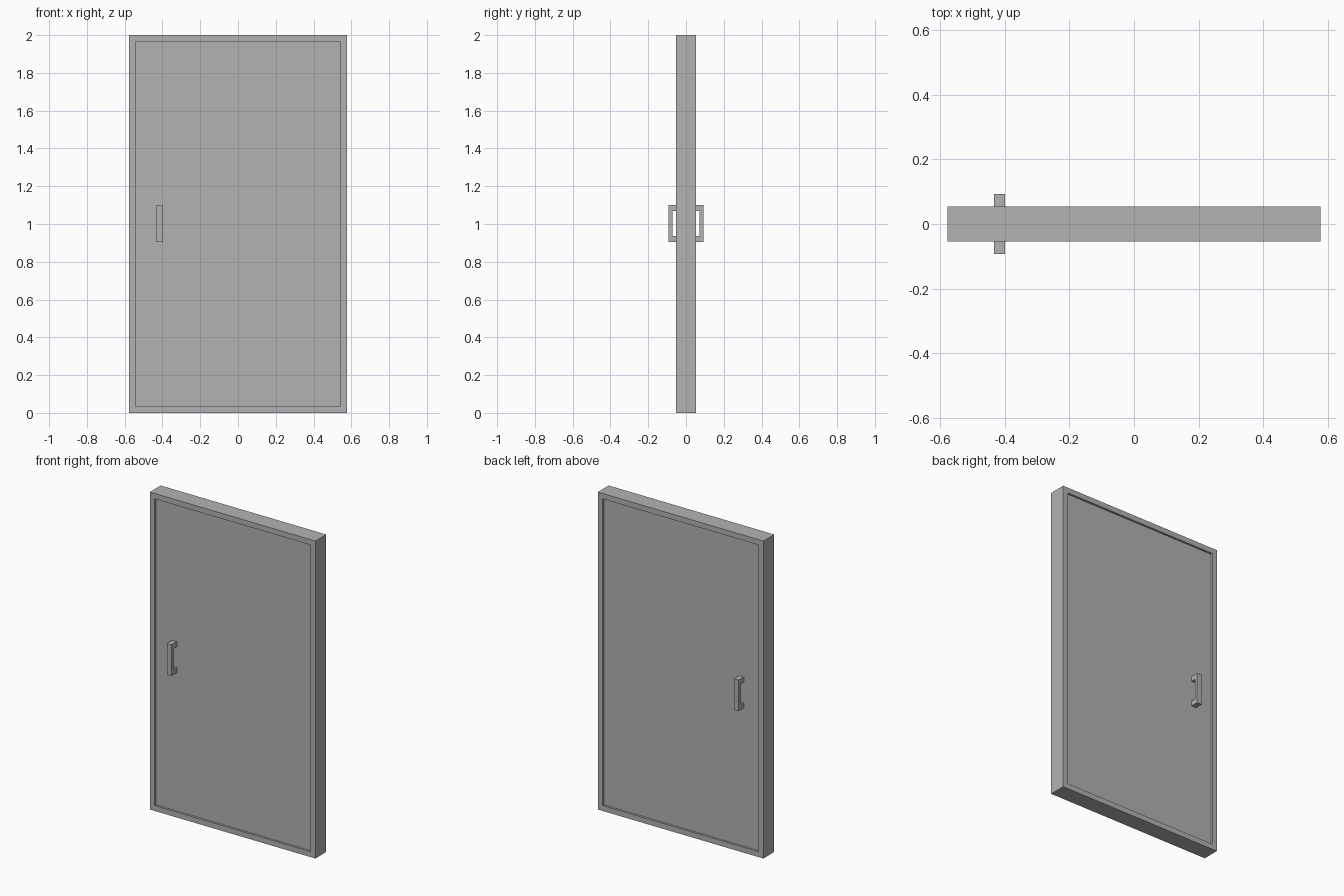
import bpy
import bmesh

if "Cube" in bpy.data.objects:
    bpy.data.objects.remove(bpy.data.objects["Cube"], do_unlink=True)

WIDTH, DEPTH, HEIGHT = 1.154, 0.108, 2.0
BORDER, RECESS = 0.034, 0.013

grey = bpy.data.materials.new("plain grey")
grey.use_nodes = True
colour = (0.448, 0.448, 0.448, 1)
grey.diffuse_color = colour
grey.node_tree.nodes["Principled BSDF"].inputs["Base Color"].default_value = colour


def add_object(name, bm):
    bmesh.ops.recalc_face_normals(bm, faces=bm.faces)
    mesh = bpy.data.meshes.new(name)
    bm.to_mesh(mesh)
    bm.free()
    mesh.materials.append(grey)
    obj = bpy.data.objects.new(name, mesh)
    bpy.context.collection.objects.link(obj)
    return obj


def box(size, z):
    bm = bmesh.new()
    bmesh.ops.create_cube(bm, size=1)
    bmesh.ops.scale(bm, vec=size, verts=bm.verts)
    bmesh.ops.translate(bm, vec=(0, 0, z), verts=bm.verts)
    return bm


# Frame: a box open at front and back, thickened inwards
bm = box((WIDTH, DEPTH, HEIGHT), HEIGHT / 2)
bm.normal_update()
open_faces = [f for f in bm.faces if abs(f.normal.y) > 0.9]
bmesh.ops.delete(bm, geom=open_faces, context='FACES_ONLY')
frame = add_object("door_frame", bm)
wall = frame.modifiers.new("border", 'SOLIDIFY')
wall.thickness = BORDER
wall.offset = -1
wall.use_even_offset = True

# Panel: sits slightly recessed inside the frame on both sides
add_object("door_panel", box((WIDTH - 2 * BORDER, DEPTH - 2 * RECESS,
                              HEIGHT - 2 * BORDER), HEIGHT / 2))

# Handle: C-shaped side profile extruded across x, mirrored to the back
inner, grip, outer = -DEPTH / 2 + RECESS, -0.071, -0.092
profile = [(inner, 0.904), (outer, 0.904), (outer, 1.1), (inner, 1.1),
           (inner, 1.068), (grip, 1.068), (grip, 0.937), (inner, 0.937)]
bm = bmesh.new()
side = bm.faces.new([bm.verts.new((-0.432, y, z)) for y, z in profile])
swept = bmesh.ops.extrude_face_region(bm, geom=[side], use_keep_orig=True)
new_verts = [g for g in swept["geom"] if isinstance(g, bmesh.types.BMVert)]
bmesh.ops.translate(bm, vec=(0.034, 0, 0), verts=new_verts)
handle = add_object("door_handles", bm)
mirror = handle.modifiers.new("both sides", 'MIRROR')
mirror.use_axis = (False, True, False)
mirror.use_mirror_merge = False
